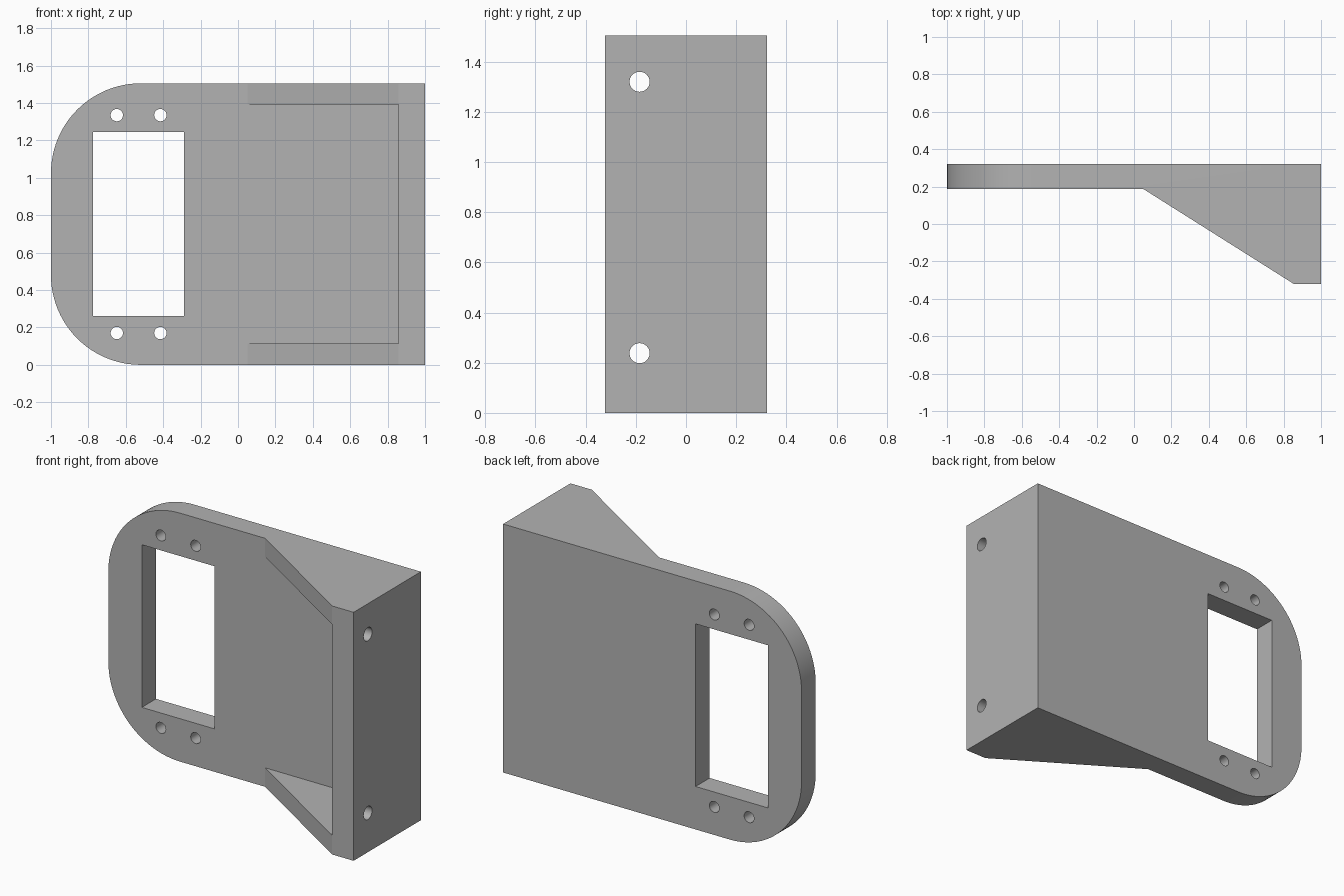
import bpy
import bmesh
from math import sin, cos, pi
from mathutils import Vector

if "Cube" in bpy.data.objects:
    bpy.data.objects.remove(bpy.data.objects["Cube"])

HEIGHT = 1.505
FRONT, BACK = -0.322, 0.322   # y limits
PLATE = 0.187                 # front of the thin plate
FLANGE = 0.857                # inner side of the flange
RADIUS = 0.48

grey = bpy.data.materials.new("plain grey")
grey.use_nodes = True
grey.diffuse_color = (0.45, 0.45, 0.45, 1)
grey.node_tree.nodes["Principled BSDF"].inputs["Base Color"].default_value = grey.diffuse_color


def prism(name, points, axis, low, high):
    """Extrude a closed 2D outline along one axis."""
    def place(p, depth):
        co = list(p)
        co.insert(axis, depth)
        return Vector(co)

    bm = bmesh.new()
    face = bm.faces.new([bm.verts.new(place(p, low)) for p in points])
    result = bmesh.ops.extrude_face_region(bm, geom=[face])
    moved = [v for v in result["geom"] if isinstance(v, bmesh.types.BMVert)]
    bmesh.ops.translate(bm, verts=moved, vec=place((0, 0), high - low))
    bmesh.ops.recalc_face_normals(bm, faces=bm.faces)
    mesh = bpy.data.meshes.new(name)
    bm.to_mesh(mesh)
    bm.free()
    mesh.materials.append(grey)
    obj = bpy.data.objects.new(name, mesh)
    bpy.context.collection.objects.link(obj)
    return obj


def rect(a0, a1, b0, b1):
    return [(a0, b0), (a1, b0), (a1, b1), (a0, b1)]


def arc(cx, cy, r, start, end, steps):
    angles = [start + (end - start) * i / steps for i in range(steps + 1)]
    return [(cx + r * cos(a), cy + r * sin(a)) for a in angles]


def circle(cx, cy, r):
    return arc(cx, cy, r, 0, 2 * pi, 32)[:-1]


def combine(target, tool, operation):
    """Apply a boolean, then discard the tool."""
    tool.hide_render = True
    mod = target.modifiers.new("shape", "BOOLEAN")
    mod.operation = operation
    mod.solver = "EXACT"
    mod.object = tool
    bpy.ops.object.modifier_apply(modifier=mod.name)
    bpy.data.objects.remove(tool)


# Plate, wedge and flange as one plan outline
bracket = prism("mounting_bracket",
                [(-1.2, BACK), (-1.2, PLATE), (0.05, PLATE),
                 (FLANGE, FRONT), (1, FRONT), (1, BACK)], 2, -0.1, HEIGHT + 0.1)
bpy.ops.object.select_all(action="DESELECT")
bpy.context.view_layer.objects.active = bracket
bracket.select_set(True)

# Rounded end, seen from the front
cx = RADIUS - 1
outline = ([(1.2, 0), (1.2, HEIGHT)]
           + arc(cx, HEIGHT - RADIUS, RADIUS, pi / 2, pi, 24)
           + arc(cx, RADIUS, RADIUS, pi, 1.5 * pi, 24))
combine(bracket, prism("end_outline", outline, 1, -1, 1), "INTERSECT")

# Pocket between the two gussets
combine(bracket, prism("pocket_cutter", rect(0, FLANGE, -0.6, PLATE),
                       2, 0.115, HEIGHT - 0.112), "DIFFERENCE")

# Rectangular window
combine(bracket, prism("window_cutter", rect(-0.775, -0.29, 0.26, 1.245),
                       1, 0, 0.6), "DIFFERENCE")

# Small screw holes above and below the window
for x in (-0.648, -0.415):
    for z in (0.17, 1.335):
        combine(bracket, prism("screw_cutter", circle(x, z, 0.033), 1, 0, 0.6), "DIFFERENCE")

# Mounting holes through the flange
for z in (0.238, 1.32):
    combine(bracket, prism("mount_cutter", circle(-0.185, z, 0.04), 0, 0.7, 1.2), "DIFFERENCE")

bpy.ops.object.shade_smooth_by_angle()
